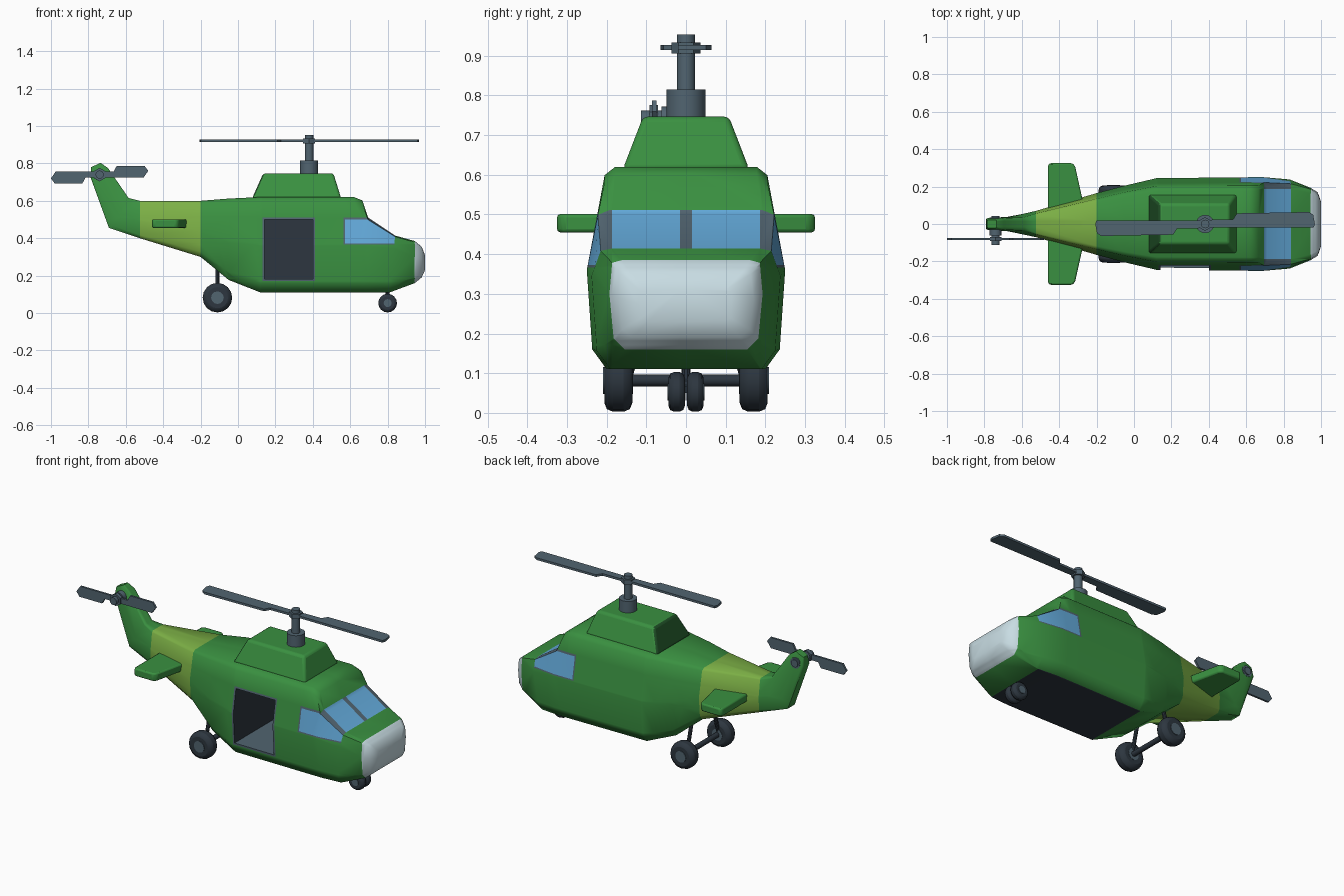
import bpy, bmesh, math
from mathutils import Vector, Matrix

if "Cube" in bpy.data.objects:
    bpy.data.objects.remove(bpy.data.objects["Cube"])


def mat(name, col):
    m = bpy.data.materials.new(name)
    m.diffuse_color = (*col, 1)
    m.use_nodes = True
    m.node_tree.nodes["Principled BSDF"].inputs["Base Color"].default_value = m.diffuse_color
    return m


GREEN = mat("green", (0.042, 0.28, 0.052))
DEEP = mat("dark_green", (0.014, 0.080, 0.020))
LIME = mat("yellow_green", (0.20, 0.43, 0.06))
GLASS = mat("glass_blue", (0.125, 0.40, 0.70))
NOSE = mat("pale_grey", (0.58, 0.72, 0.77))
METAL = mat("slate_grey", (0.083, 0.128, 0.163))
DARK = mat("dark_slate", (0.026, 0.037, 0.050))


def finish(name, bm, mats, bevel=0, segs=2, angle=32):
    bmesh.ops.recalc_face_normals(bm, faces=bm.faces)
    me = bpy.data.meshes.new(name)
    bm.to_mesh(me)
    bm.free()
    ob = bpy.data.objects.new(name, me)
    bpy.context.collection.objects.link(ob)
    for m in mats:
        me.materials.append(m)
    bpy.ops.object.select_all(action='DESELECT')
    ob.select_set(True)
    bpy.context.view_layer.objects.active = ob
    bpy.ops.object.shade_smooth_by_angle(angle=math.radians(angle))
    if bevel:
        b = ob.modifiers.new("bevel", 'BEVEL')
        b.width, b.segments, b.limit_method = bevel, segs, 'ANGLE'
    return ob


def rod(name, a, b, r, m, sides=16, bevel=0):
    a, b = Vector(a), Vector(b)
    bm = bmesh.new()
    rot = (b - a).to_track_quat('Z', 'Y').to_matrix().to_4x4()
    bmesh.ops.create_cone(bm, cap_ends=True, segments=sides, radius1=r, radius2=r,
                          depth=(b - a).length, matrix=Matrix.Translation((a + b) / 2) @ rot)
    return finish(name, bm, [m], bevel)


def slab(name, pts, depth, matrix, m, bevel=0):
    """Extrude a flat outline evenly about its plane."""
    bm = bmesh.new()
    f = bm.faces.new([bm.verts.new((x, y, -depth / 2)) for x, y in pts])
    ext = bmesh.ops.extrude_face_region(bm, geom=[f], use_keep_orig=True)
    bmesh.ops.translate(bm, vec=(0, 0, depth),
                        verts=[v for v in ext["geom"] if isinstance(v, bmesh.types.BMVert)])
    bmesh.ops.transform(bm, matrix=matrix, verts=bm.verts)
    return finish(name, bm, [m], bevel)


# Fuselage stations: bottom x, bottom z, top x, top z, widest z, half width, shoulder half width
STATIONS = [
    (-0.785, 0.780, -0.735, 0.803, 0.792, 0.022, 0.020),
    (-0.790, 0.730, -0.695, 0.775, 0.752, 0.034, 0.030),
    (-0.690, 0.455, -0.585, 0.615, 0.530, 0.040, 0.036),
    (-0.525, 0.400, -0.525, 0.600, 0.490, 0.070, 0.056),
    (-0.200, 0.300, -0.200, 0.600, 0.440, 0.165, 0.135),
    (-0.050, 0.177, -0.050, 0.612, 0.390, 0.205, 0.170),
    (0.120, 0.110, 0.120, 0.620, 0.360, 0.245, 0.203),
    (0.610, 0.110, 0.620, 0.620, 0.360, 0.250, 0.205),
    (0.655, 0.110, 0.665, 0.602, 0.360, 0.250, 0.205),
    (0.695, 0.110, 0.695, 0.511, 0.360, 0.250, 0.222),
    (0.810, 0.110, 0.840, 0.414, 0.345, 0.238, 0.215),
    (0.945, 0.160, 0.945, 0.385, 0.300, 0.193, 0.186),
    (0.982, 0.190, 0.982, 0.355, 0.290, 0.170, 0.163),
    (1.000, 0.230, 1.000, 0.310, 0.275, 0.120, 0.115),
]
bm = bmesh.new()
rings = []
for xb, zb, xt, zt, zm, w, ws in STATIONS:
    half = [(w * 0.8, zb), (w * 0.945, zb + 0.2 * (zm - zb)), (w, zm),
            (ws, zt - 0.08 * (zt - zm)), (ws * 0.87, zt)]
    loop = half + [(-y, z) for y, z in reversed(half)]
    rings.append([bm.verts.new((xb + (xt - xb) * (z - zb) / (zt - zb), y, z)) for y, z in loop])
for a, b in zip(rings, rings[1:]):
    for i in range(10):
        j = (i + 1) % 10
        bm.faces.new((a[i], a[j], b[j], b[i]))
bm.faces.new(rings[0])
bm.faces.new(rings[-1])
bmesh.ops.recalc_face_normals(bm, faces=bm.faces)

# Cut lines for windows, door frame and centre post
X0, X1, Z0, Z1 = 0.141, 0.400, 0.182, 0.500
T = 0.011
CUTS = [((x, 0, 0), (1, 0, 0)) for x in (X0 - T, X0, X1, X1 + T, 0.565, 0.573)]
CUTS += [((0, 0, z), (0, 0, 1)) for z in (Z0 - T, Z0, Z1, Z1 + T, 0.366, 0.373)]
CUTS += [((0, y, 0), (0, 1, 0)) for y in (-0.187, -0.015, 0.015, 0.187)]
for co, no in CUTS:
    bmesh.ops.bisect_plane(bm, geom=bm.verts[:] + bm.edges[:] + bm.faces[:],
                           dist=1e-5, plane_co=co, plane_no=no)
bm.normal_update()


def in_door(c, t=0.0):
    return X0 - t < c.x < X1 + t and Z0 - t < c.z < Z1 + t


# Colour faces: 0 green, 1 lime, 2 glass, 3 nose, 4 metal, 5 dark
for f in bm.faces:
    c, n = f.calc_center_median(), f.normal
    if c.x > 0.945:
        f.material_index = 3
    elif -0.525 < c.x < -0.2:
        f.material_index = 1
    elif n.z < -0.95 and 0.12 < c.x < 0.83:
        f.material_index = 5
    elif 0.695 < c.x < 0.84 and n.z > 0.35 and c.z > 0.4:
        f.material_index = 2 if 0.015 < abs(c.y) < 0.187 else 4
    elif abs(n.y) > 0.6 and 0.565 < c.x < 0.83 and 0.366 < c.z < Z1 + T:
        f.material_index = 4 if c.x < 0.573 or c.z > Z1 or c.z < 0.373 else 2
    elif c.y < -0.2 and in_door(c, T) and not in_door(c):
        f.material_index = 4

# Door opening pushed inward to make the cabin
door = [f for f in bm.faces if f.calc_center_median().y < -0.2 and in_door(f.calc_center_median())]
ext = bmesh.ops.extrude_face_region(bm, geom=door)
left = [f for f in door if f.is_valid]
if left:
    bmesh.ops.delete(bm, geom=left, context='FACES')
for v in ext["geom"]:
    if isinstance(v, bmesh.types.BMVert):
        v.co.y = 0.185
for f in bm.faces:
    c = f.calc_center_median()
    if in_door(c, 0.001) and -0.21 < c.y < 0.2:
        f.material_index = 4 if c.z < Z0 + 0.003 else 5
finish("fuselage", bm, [GREEN, LIME, GLASS, NOSE, METAL, DARK], angle=58)

# Engine housing on the roof, with a dark rear face
bm = bmesh.new()
lo = [bm.verts.new((x, y, 0.612)) for x, y in ((0.075, -0.16), (0.552, -0.16), (0.552, 0.16), (0.075, 0.16))]
hi = [bm.verts.new((x, y, 0.747)) for x, y in ((0.135, -0.108), (0.51, -0.108), (0.51, 0.108), (0.135, 0.108))]
bm.faces.new(lo)
bm.faces.new(hi)
for i in range(4):
    j = (i + 1) % 4
    f = bm.faces.new((lo[i], lo[j], hi[j], hi[i]))
    f.material_index = 1 if i == 3 else 0
finish("engine_housing", bm, [GREEN, DEEP], 0.014, 3)

# Main rotor
RX = 0.38
rod("rotor_base", (RX, 0, 0.73), (RX, 0, 0.815), 0.049, METAL, 20)
rod("rotor_mast", (RX, 0, 0.8), (RX, 0, 0.953), 0.023, METAL, 16)
rod("rotor_hub", (RX, 0, 0.906), (RX, 0, 0.934), 0.037, METAL, 6)
blade = [(0, -0.02), (0.58, -0.02), (0.587, 0.0), (0.578, 0.05), (0.555, 0.064),
         (0.17, 0.057), (0.15, 0.025), (0, 0.022)]
for k in range(2):
    slab(f"rotor_blade_{k + 1}", blade, 0.013,
         Matrix.Translation((RX, 0, 0.921)) @ Matrix.Rotation(math.pi * k, 4, 'Z'), METAL)

# Tail rotor
TX, TZ = -0.74, 0.74
rod("tail_rotor_shaft", (TX, -0.113, TZ), (TX, 0.042, TZ), 0.022, METAL, 12)
rod("tail_rotor_collar", (TX, -0.062, TZ), (TX, 0.036, TZ), 0.032, METAL, 12)
rod("tail_rotor_hub", (TX, -0.092, TZ), (TX, -0.07, TZ), 0.036, METAL, 6)
tail_blade = [(0, -0.016), (0.235, -0.016), (0.26, 0.02), (0.24, 0.047),
              (0.092, 0.047), (0.075, 0.016), (0, 0.016)]
for k in range(2):
    slab(f"tail_rotor_blade_{k + 1}", tail_blade, 0.012,
         Matrix.Translation((TX, -0.08, TZ)) @ Matrix.Rotation(math.pi * k, 4, 'Y')
         @ Matrix.Rotation(math.pi / 2, 4, 'X'), METAL)

for s, side in ((-1, "right"), (1, "left")):
    # Stabiliser
    slab(f"stabiliser_{side}",
         [(-0.46, s * 0.05), (-0.265, s * 0.05), (-0.275, s * 0.13), (-0.315, s * 0.31), (-0.33, s * 0.325),
          (-0.45, s * 0.325), (-0.46, s * 0.312)],
         0.046, Matrix.Translation((0, 0, 0.478)), GREEN, 0.016)
    # Wheels with hubs, and main strut
    for name, x, r, y0, y1 in (("main", -0.11, 0.079, 0.135, 0.206), ("nose", 0.80, 0.05, 0.003, 0.044)):
        rod(f"{name}_tyre_{side}", (x, s * y0, r + 0.003), (x, s * y1, r + 0.003), r, DARK, 16,
            0.022 if name == "main" else 0.014)
        rod(f"{name}_hub_{side}", (x, s * (y0 - 0.002), r + 0.003), (x, s * (y1 + 0.003), r + 0.003),
            r * 0.43, METAL, 12)
    rod(f"main_strut_{side}", (-0.11, s * 0.148, 0.082), (-0.11, s * 0.10, 0.26), 0.011, DARK, 10)
rod("main_axle", (-0.11, -0.15, 0.082), (-0.11, 0.15, 0.082), 0.015, DARK, 12)
rod("nose_strut", (0.80, 0, 0.05), (0.80, 0, 0.14), 0.011, DARK, 10)
